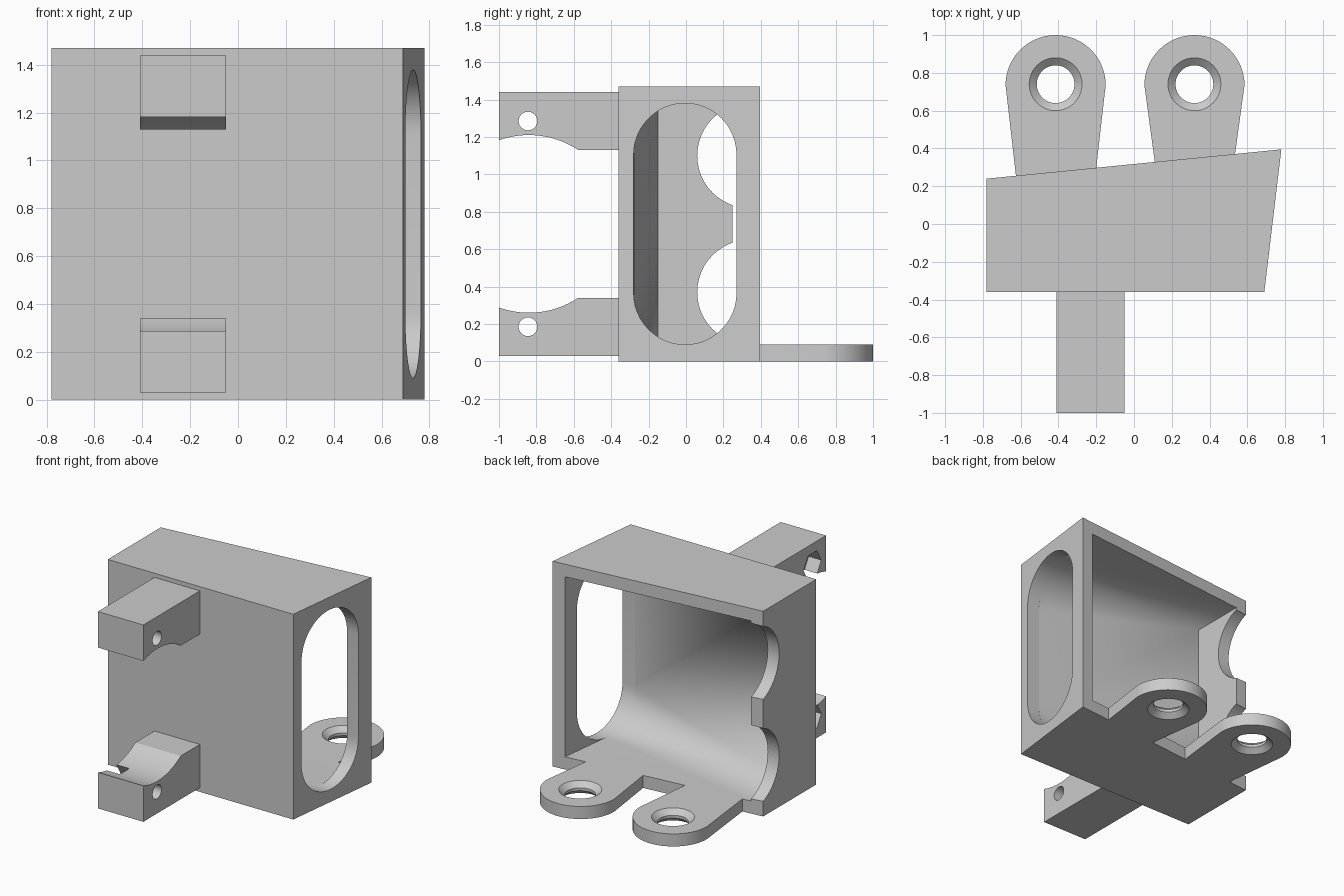
import bpy, bmesh
from math import sin, cos, pi, radians
from mathutils import Vector

cube = bpy.data.objects.get("Cube")
if cube:
    bpy.data.objects.remove(cube, do_unlink=True)

GREY = (0.6, 0.6, 0.6, 1)
mat = bpy.data.materials.new("plain grey")
mat.use_nodes = True
mat.diffuse_color = GREY
mat.node_tree.nodes["Principled BSDF"].inputs["Base Color"].default_value = GREY

H, T = 1.47, 0.09           # housing height, wall thickness
MID = H / 2


def finish(name, bm):
    bmesh.ops.recalc_face_normals(bm, faces=bm.faces)
    mesh = bpy.data.meshes.new(name)
    bm.to_mesh(mesh)
    bm.free()
    mesh.materials.append(mat)
    ob = bpy.data.objects.new(name, mesh)
    bpy.context.collection.objects.link(ob)
    return ob


def loft(name, rings):
    """Skin a stack of equal rings and cap both ends."""
    bm = bmesh.new()
    vs = [[bm.verts.new(p) for p in ring] for ring in rings]
    n = len(vs[0])
    for a, b in zip(vs, vs[1:]):
        for i in range(n):
            j = (i + 1) % n
            bm.faces.new((a[i], a[j], b[j], b[i]))
    bm.faces.new(vs[0])
    bm.faces.new(vs[-1])
    return finish(name, bm)


def prism_z(name, pts, z0, z1):
    return loft(name, [[(x, y, z) for x, y in pts] for z in (z0, z1)])


def prism_x(name, pts, x0, x1):
    return loft(name, [[(x, y, z) for y, z in pts] for x in (x0, x1)])


def arc(cx, cy, r, a0=0, a1=360, n=48):
    full = a1 - a0 == 360
    steps = n if full else n + 1
    return [(cx + r * cos(radians(a0 + (a1 - a0) * i / n)),
             cy + r * sin(radians(a0 + (a1 - a0) * i / n))) for i in range(steps)]


def cut(ob, cutter):
    cutter.hide_render = True
    mod = ob.modifiers.new("cut", 'BOOLEAN')
    mod.operation = 'DIFFERENCE'
    mod.solver = 'EXACT'
    mod.object = cutter
    bpy.context.view_layer.objects.active = ob
    bpy.ops.object.modifier_apply(modifier=mod.name)
    bpy.data.objects.remove(cutter, do_unlink=True)


def smooth(ob):
    bpy.ops.object.select_all(action='DESELECT')
    ob.select_set(True)
    bpy.context.view_layer.objects.active = ob
    bpy.ops.object.shade_smooth_by_angle(angle=radians(25))


def back_y(x):              # slanted rear edge of the housing
    return 0.24 + (x + 0.78) * 0.155 / 1.56


def side_x(y):              # slanted +x wall of the housing
    return 0.69 + (y + 0.36) * 0.09 / 0.755


# Housing shell
housing = prism_z("housing", [(-0.78, -0.36), (0.69, -0.36), (0.78, 0.395), (-0.78, 0.24)], 0, H)

# Slot outline in the +x wall
R = 0.275
slot = (arc(-0.005, H - T - R, R, 0, 180, 24) + arc(-0.005, T + R, R, 180, 360, 24))

# Cavity: hull from the slot to the square rear opening and far wall
bm = bmesh.new()
for y, z in slot:
    bm.verts.new((side_x(y) - T, y, z))
for z in (T, H - T):
    for x, y in ((side_x(0.6) - T, 0.6), (-0.69, 0.6), (-0.69, -0.15)):
        bm.verts.new((x, y, z))
bmesh.ops.convex_hull(bm, input=bm.verts)
cut(housing, finish("cavity_cutter", bm))
cut(housing, loft("slot_cutter", [[(side_x(y) + d, y, z) for y, z in slot] for d in (-T - 0.01, 0.1)]))

# Two round bites in the rear edge of the -x wall
for z in (T + 0.28, H - T - 0.28):
    cut(housing, prism_x("bite_cutter", arc(0.34, z, 0.28), -0.9, -0.685))
smooth(housing)

# Rear mounting lugs with a hole countersunk on both sides
for name, cx in (("right_lug", -0.415), ("left_lug", 0.32)):
    xa, xb = cx + 0.215, cx - 0.21
    outline = arc(cx, 0.735, 0.265, 0, 180, 32) + [(xb, back_y(xb)), (xa, back_y(xa))]
    lug = prism_z(name, outline, 0, T)
    profile = ((0.15, -0.01), (0.14, 0), (0.10, 0.035), (0.10, 0.055), (0.14, T), (0.15, T + 0.01))
    cut(lug, loft("hole_cutter", [[(x, y, z) for x, y in arc(cx, 0.74, r)] for r, z in profile]))
    smooth(lug)

# Front clamp arms: shared round saddle, bolt hole and hexagonal nut pocket
for name, s in (("upper_arm", 1), ("lower_arm", -1)):
    box = [(-1, MID + s * 0.395), (-0.36, MID + s * 0.395), (-0.36, MID + s * 0.705), (-1, MID + s * 0.705)]
    arm = prism_x(name, box, -0.41, -0.05)
    cut(arm, prism_x("saddle_cutter", arc(-0.84, MID, 0.475, n=96), -0.6, 0.1))
    zc = MID + s * 0.55
    cut(arm, prism_x("bolt_cutter", arc(-0.845, zc, 0.05, n=24), -0.6, 0.1))
    cut(arm, prism_x("nut_cutter", arc(-0.845, zc, 0.1, n=6), -0.6, -0.31))
    smooth(arm)
